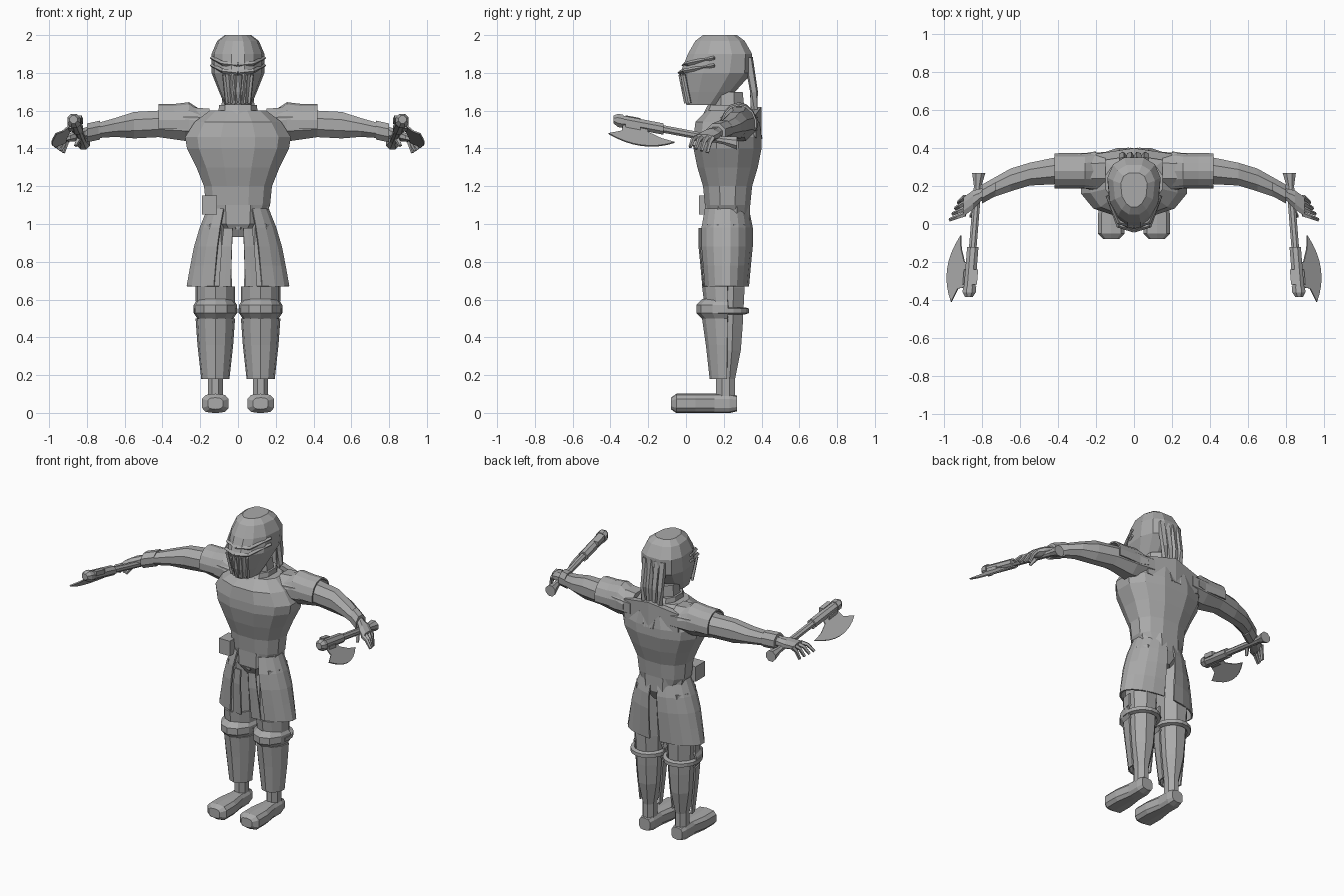
import bpy, bmesh
from math import sin, cos, pi, radians, copysign
from mathutils import Vector

old = bpy.data.objects.get("Cube")
if old:
    bpy.data.objects.remove(old)

grey = bpy.data.materials.new("plain_grey")
grey.use_nodes = True
colour = (.4, .4, .4, 1)
grey.diffuse_color = colour
grey.node_tree.nodes["Principled BSDF"].inputs["Base Color"].default_value = colour

AXES = {'X': Vector((1, 0, 0)), 'Y': Vector((0, 1, 0)), 'Z': Vector((0, 0, 1))}
ACROSS = {'X': 'YZ', 'Y': 'XZ', 'Z': 'XY'}


def build(name, verts, faces, pair=False, thick=0):
    """Make one object, or a left and right pair mirrored across x."""
    for side in ((1, -1) if pair else (1,)):
        bm = bmesh.new()
        points = [bm.verts.new((v.x * side, v.y, v.z)) for v in verts]
        for face in faces:
            bm.faces.new([points[i] for i in face])
        bmesh.ops.recalc_face_normals(bm, faces=bm.faces)
        label = name
        if pair:
            label = ("left_" if side > 0 else "right_") + name
        mesh = bpy.data.meshes.new(label)
        bm.to_mesh(mesh)
        bm.free()
        mesh.materials.append(grey)
        ob = bpy.data.objects.new(label, mesh)
        bpy.context.collection.objects.link(ob)
        if thick:
            shell = ob.modifiers.new("thickness", 'SOLIDIFY')
            shell.thickness = thick
            shell.offset = 0


def skin(name, rings, closed=True, **options):
    """Join rings of points into a surface; closed rings get end caps."""
    n = len(rings[0])
    last = (len(rings) - 1) * n
    faces = []
    for start in range(0, last, n):
        for i in range(n if closed else n - 1):
            j = (i + 1) % n
            faces.append([start + i, start + j, start + n + j, start + n + i])
    if closed:
        faces += [list(range(n)), list(range(last, last + n))]
    build(name, [p for ring in rings for p in ring], faces, **options)


def loft(name, centre, sections, axis='Z', n=8, power=1, taper=0, sweep=None, **options):
    """Sections are (position along axis, radius, optional second radius)."""
    u_axis, v_axis = (AXES[letter] for letter in ACROSS[axis])
    if sweep:
        start, end = sweep
        angles = [radians(start + (end - start) * i / n) for i in range(n + 1)]
        grow = 1
    else:
        angles = [2 * pi * (i + .5) / n for i in range(n)]
        grow = cos(pi / n) ** -power
    rings = []
    for position, a, *second in sections:
        b = second[0] if second else a
        ring = []
        for angle in angles:
            c, s = cos(angle), sin(angle)
            u = copysign(abs(c) ** power, c) * a * grow * (1 - taper * max(0, -s))
            v = copysign(abs(s) ** power, s) * b * grow
            ring.append(centre(position) + u_axis * u + v_axis * v)
        rings.append(ring)
    skin(name, rings, closed=not sweep, **options)


def tube(name, path, start_radius, end_radius, n=5, **options):
    """Sweep a polygon along a path with an even taper."""
    path = [Vector(p) for p in path]
    last = len(path) - 1
    rings = []
    for i, p in enumerate(path):
        along = path[min(i + 1, last)] - path[max(i - 1, 0)]
        turn = along.to_track_quat('Z', 'Y')
        r = start_radius + (end_radius - start_radius) * i / last
        angles = [2 * pi * k / n for k in range(n)]
        rings.append([p + turn @ Vector((r * cos(t), r * sin(t), 0)) for t in angles])
    skin(name, rings, **options)


# Centre lines that the parts follow
def upright(x, y):
    return lambda z: Vector((x, y, z))


def helmet_line(z):
    return Vector((0, .18 - .4 * max(0, 1.85 - z), z))


def arm_line(x):
    bend = max(0, x - .4) ** 2
    return Vector((x, .28 - .76 * bend, 1.53 - .3 * bend))


def boot_line(y):
    return Vector((.12, y, .05))


def axe_line(y):
    return Vector((.84 - .08 * y, y, 1.48 - .19 * y))


# Torso, neck and hips
body = upright(0, .22)
loft("torso", body, [(1, .12, .11), (1.1, .17, .12), (1.2, .18, .13), (1.3, .22, .16),
                     (1.4, .27, .18), (1.46, .28, .18), (1.54, .23, .17), (1.6, .15, .11)],
     n=12, power=.85)
loft("neck", body, [(1.5, .1), (1.7, .08)])
loft("collar", body, [(1.53, .11, .15), (1.63, .1)], n=10, power=.8)
loft("hips", body, [(.93, .07, .08), (1, .15, .12), (1.1, .16, .12)])
loft("tunic_point", upright(0, .16), [(.97, .02, .05), (1.04, .1, .06), (1.1, .12, .06)])
loft("belt_pouch", upright(-.15, .12), [(1.05, .04, .05), (1.15, .04, .05)], n=4)

# Split skirt: a wide side panel and a narrow front strip on each side
skirt = [(1.08, .16, .12), (.98, .2, .14), (.88, .23, .14), (.78, .25, .13), (.67, .27, .12)]
loft("skirt_panel", upright(0, .21), skirt, sweep=(-62, 82), pair=True, thick=.01)
loft("skirt_strip", upright(0, .21), skirt[1:], n=2, sweep=(-82, -68), pair=True, thick=.01)

# Legs with armour on the front half
limb = upright(.12, .21)
loft("leg", limb, [(1, .07, .1), (.66, .09, .1), (.46, .08, .09), (.33, .07, .08),
                   (.18, .04, .05), (.05, .04, .05)], pair=True)
armour = {
    "thigh_guard": [(.59, .1, .11), (.67, .1, .12)],
    "knee_guard": [(.5, .09, .12), (.53, .11, .15), (.57, .11, .15), (.6, .09, .12)],
    "shin_guard": [(.18, .07, .08), (.36, .09, .1), (.5, .1, .12)],
}
for part, sections in armour.items():
    loft(part, limb, sections, n=6, sweep=(175, 365), pair=True, thick=.01)
strap_angles = [radians(20 * i) for i in range(-1, 11)]
tube("knee_strap", [limb(.54) + Vector((.1 * cos(t), .11 * sin(t), 0)) for t in strap_angles],
     .02, .02, pair=True)
loft("boot", boot_line, [(-.08, .04, .03), (-.05, .07, .05), (.05, .07, .05), (.15, .05),
                         (.23, .05), (.27, .04)], axis='Y', n=10, power=.65, pair=True)

# Helmet with brow, face bars and hanging back strands
loft("helmet", helmet_line, [(1.63, .07, .09), (1.7, .1, .14), (1.8, .14, .19), (1.9, .14, .17),
                             (1.97, .11, .13), (2, .07, .09)], n=12, power=.75, taper=.35)
for part, y, z in (("brow", -.01, 1.84), ("visor_edge", -.03, 1.8)):
    tube(part, [(0, y, z), (.08, y + .02, z + .01), (.14, .15, z + .04)], .015, .01, n=4, pair=True)
for k in range(3):
    x, y = .015 + .03 * k, .01 * k
    tube(f"face_bar_{k}", [(x * .8, y, 1.64), (x, y - .03, 1.79)], .01, .01, n=4, pair=True)
for k in range(2):
    x = .02 + .04 * k
    tube(f"back_strand_{k}", [(x, .33, 1.88), (x, .36, 1.7), (x, .36, 1.6), (x / 2, .39, 1.45)],
         .025, .015, pair=True)

# Shoulders and arms
loft("shoulder_guard", arm_line, [(.2, .1, .07), (.26, .09, .11), (.34, .09, .1), (.42, .09, .1)],
     axis='X', sweep=(-15, 195), pair=True, thick=.01)
loft("back_yoke", lambda x: Vector((x, .38 - .15 * x, 1.52)), [(0, .02, .1), (.2, .02, .06)],
     axis='X', n=4, pair=True)
loft("arm", arm_line, [(.15, .1, .08), (.28, .09), (.42, .07), (.55, .06, .07), (.65, .06, .05),
                       (.74, .05, .04), (.82, .03)], axis='X', pair=True)
loft("cuff", arm_line, [(.73, .05), (.8, .05)], axis='X', pair=True)

# Hands
loft("palm", arm_line, [(.8, .03), (.85, .05, .03), (.9, .05, .02)], axis='X', pair=True)
for k in range(4):
    base = arm_line(.89) + AXES['Y'] * .03 * (k - 1.5)
    reach = Vector((.08 - .015 * k, -.03, -.05 - .01 * k))
    knuckle = base + reach / 2 + AXES['Z'] * .015
    tube(f"finger_{k}", [base, knuckle, base + reach], .015, .01, pair=True)
wrist = arm_line(.83)
tube("thumb", [wrist, wrist + Vector((.01, -.07, -.02)), wrist + Vector((.03, -.1, -.06))],
     .02, .01, pair=True)

# Axes, held pointing forward
loft("axe_handle", axe_line, [(.27, .035), (.2, .02), (-.14, .02)], axis='Y', pair=True)
loft("axe_socket", axe_line, [(-.12, .03), (-.33, .03)], axis='Y', pair=True)
loft("axe_cap", axe_line, [(-.33, .035), (-.36, .035), (-.385, .02)], axis='Y', pair=True)
out = Vector((.75, 0, -.66))
for k, offset in enumerate((.03, -.03)):
    loft(f"axe_block_{k}", lambda y: axe_line(y) + out * offset, [(-.32, .015), (-.24, .015)],
         axis='Y', n=4, pair=True)

# Crescent blade: a curved cutting edge and a hollow inner edge
edge = []
for i in range(9):
    s = i / 4 - 1
    edge.append((.175 * s - .235, .165 - .06 * s * s - .015 * s))
edge += [(-.13, .08), (-.2, .05), (-.21, 0), (-.33, 0), (-.34, .08)]
outline = [axe_line(y) + out * depth for y, depth in edge]
flat = Vector((.66, 0, .75)) * .004
skin("axe_blade", [[p - flat for p in outline], [p + flat for p in outline]], pair=True)
